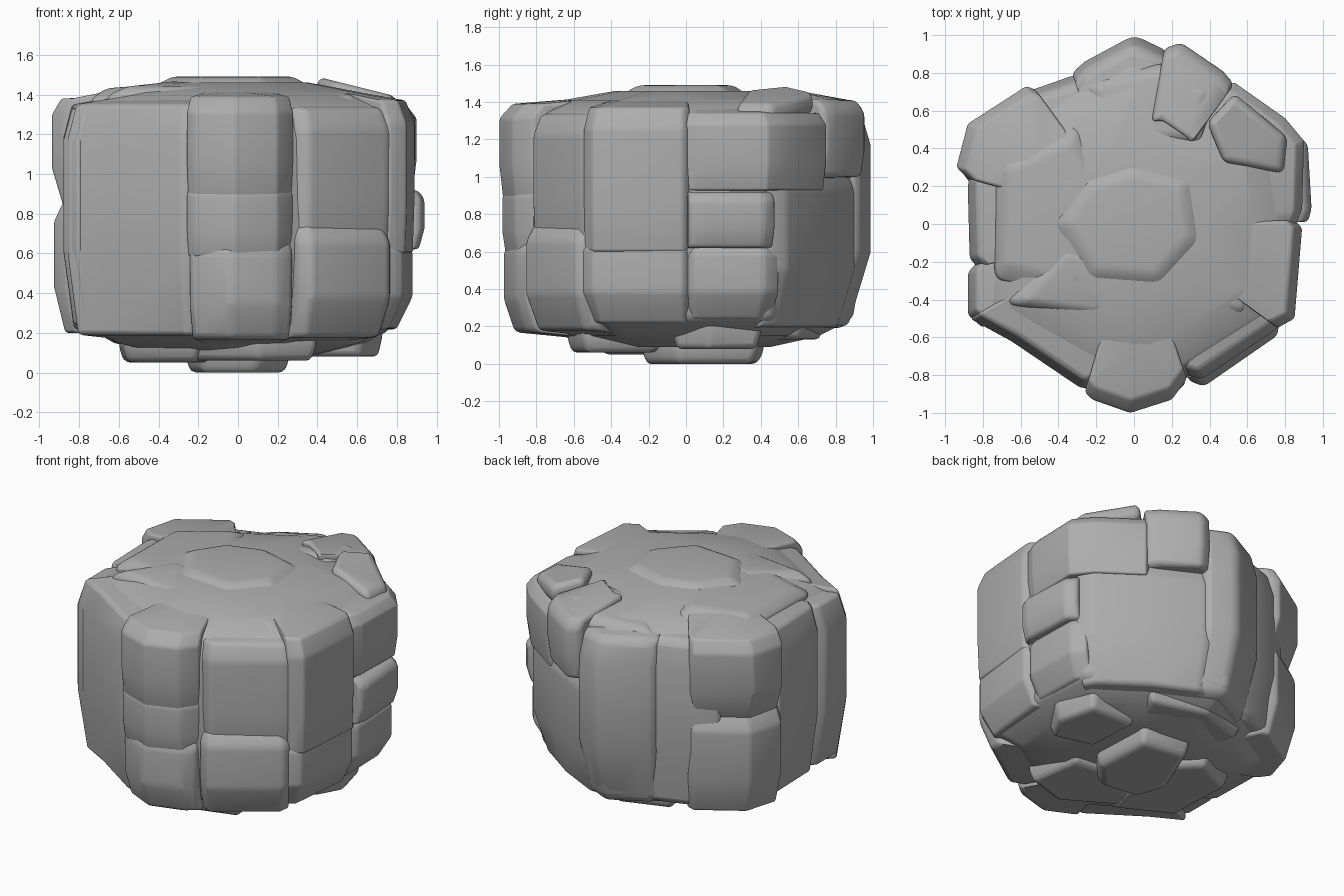
import bpy, bmesh
from mathutils import Vector

cube = bpy.data.objects.get("Cube")
if cube:
    bpy.data.objects.remove(cube, do_unlink=True)

stone = bpy.data.materials.new("grey stone")
stone.use_nodes = True
GREY = (0.42, 0.42, 0.42, 1)
stone.diffuse_color = GREY
stone.node_tree.nodes["Principled BSDF"].inputs["Base Color"].default_value = GREY


def loft(name, rings, bevel):
    """Skin stacked rings of points, cap them and round the edges."""
    bm = bmesh.new()
    loops = [[bm.verts.new(p) for p in ring] for ring in rings]
    for low, high in zip(loops, loops[1:]):
        for i in range(len(low)):
            j = (i + 1) % len(low)
            bm.faces.new((low[i], low[j], high[j], high[i]))
    bm.faces.new(loops[0][::-1])
    bm.faces.new(loops[-1])
    bmesh.ops.triangulate(bm, faces=[f for f in bm.faces if len(f.verts) > 4])
    bmesh.ops.recalc_face_normals(bm, faces=bm.faces)
    mesh = bpy.data.meshes.new(name)
    bm.to_mesh(mesh)
    bm.free()
    mesh.materials.append(stone)
    ob = bpy.data.objects.new(name, mesh)
    bpy.context.collection.objects.link(ob)
    mod = ob.modifiers.new("Rounded", "BEVEL")
    mod.width, mod.segments = bevel, 3
    mod.limit_method, mod.angle_limit = "ANGLE", 0.3
    bpy.ops.object.select_all(action="DESELECT")
    ob.select_set(True)
    bpy.context.view_layer.objects.active = ob
    bpy.ops.object.shade_smooth_by_angle(angle=1.0)


def panel(name, outer, z0, z1, low=0.94, high=0.95, rise=0.06, bevel=0.04):
    """Wall slab: outer plan points, closed towards the centre of the rock."""
    inner = [(x * 0.6, y * 0.6) for x, y in reversed(outer)]
    span = z1 - z0
    levels = [(z0, low), (z0 + span * 0.35, 1), (z1 - span * 0.15, 1), (z1, high)]
    rings = []
    for k, (z, s) in enumerate(levels):
        lift = {0: -rise * 0.6, 3: rise}.get(k, 0)
        rings.append([(x * s, y * s, z) for x, y in outer]
                     + [(x * s, y * s, z + lift) for x, y in inner])
    loft(name, rings, bevel)


def plate(name, plan, z0, z1, low=0.9, high=0.75, tilt=(0, 0), bevel=0.03):
    """Flat slab on the crown or the underside, optionally tilted."""
    c = sum((Vector(p) for p in plan), Vector((0, 0))) / len(plan)
    rings = []
    for z, s in ((z0, low), ((z0 + z1) / 2, 1), (z1, high)):
        ring = []
        for p in plan:
            d = (Vector(p) - c) * s
            ring.append((c.x + d.x, c.y + d.y, z + d.dot(Vector(tilt))))
        rings.append(ring)
    loft(name, rings, bevel)


# Core of the boulder
outline = [(0, 1), (0.5, 0.75), (0.86, 0.5), (0.89, 0), (0.85, -0.5), (0.32, -0.84),
           (0, -0.94), (-0.28, -0.87), (-0.84, -0.53), (-0.87, 0.25), (-0.86, 0.53), (-0.32, 0.82)]
profile = [(0.09, 0.45), (0.15, 0.72), (0.24, 0.9), (0.6, 0.96),
           (1.2, 0.95), (1.34, 0.89), (1.41, 0.7), (1.46, 0.4)]
loft("boulder_core", [[(x * s, y * s, z) for x, y in outline] for z, s in profile], 0.03)

# Front wall
nose = [(-0.26, -0.89), (-0.22, -0.93), (-0.02, -1), (0.2, -0.93), (0.28, -0.82)]
panel("front_upper_block", nose, 0.88, 1.39, low=0.98, high=0.93, rise=0.03)
panel("front_middle_block", [(x, y * 0.985) for x, y in nose], 0.58, 0.95, low=0.98, high=0.97, rise=0)
panel("front_lower_block", [(-0.25, -0.88), (-0.04, -0.98), (0.2, -0.91), (0.28, -0.84)], 0.17, 0.68)
panel("front_right_slab", [(-0.87, -0.5), (-0.65, -0.62), (-0.28, -0.87), (-0.2, -0.86)], 0.19, 1.35)
panel("front_left_upper_slab", [(0.28, -0.8), (0.36, -0.82), (0.75, -0.56), (0.8, -0.48)], 0.62, 1.33, low=0.99)
panel("front_left_lower_slab", [(0.29, -0.83), (0.37, -0.86), (0.76, -0.59), (0.77, -0.5)], 0.18, 0.74, low=0.92)

# Left wall
panel("left_front_upper_block", [(0.76, -0.55), (0.85, -0.5), (0.89, -0.02), (0.85, 0.02)], 0.6, 1.37, low=0.99)
panel("left_front_lower_block", [(0.75, -0.56), (0.83, -0.5), (0.88, -0.02), (0.84, 0.02)], 0.22, 0.68, low=0.91)
panel("left_upper_slab", [(0.86, 0), (0.89, 0.08), (0.9, 0.44), (0.8, 0.56), (0.53, 0.75), (0.47, 0.72)], 0.93, 1.34, low=0.98)
panel("left_middle_block", [(0.92, 0.01), (0.94, 0.08), (0.92, 0.42), (0.86, 0.48)], 0.62, 0.92, low=0.97, high=0.96, rise=0)
panel("left_lower_block", [(0.84, 0), (0.88, 0.05), (0.87, 0.42), (0.8, 0.5)], 0.24, 0.65, low=0.91)

# Back wall
panel("back_left_slab", [(0.84, 0.44), (0.78, 0.54), (0.48, 0.75), (0.18, 0.9), (0.1, 0.9)], 0.2, 1.06, low=0.9)
panel("back_upper_block", [(0.53, 0.74), (0.47, 0.81), (0.25, 0.96), (0.16, 0.93)], 1, 1.41, low=0.98)
panel("back_slab", [(0.19, 0.91), (0, 1), (-0.26, 0.86), (-0.34, 0.79)], 0.2, 1.34, low=0.88, bevel=0.06)
panel("back_right_slab", [(-0.26, 0.8), (-0.34, 0.78), (-0.54, 0.71), (-0.7, 0.6)], 0.22, 1.34)

# Right wall
panel("right_back_upper_block", [(-0.52, 0.71), (-0.57, 0.73), (-0.88, 0.53), (-0.94, 0.3), (-0.88, 0.24)], 0.84, 1.38)
panel("right_back_lower_block", [(-0.5, 0.7), (-0.56, 0.72), (-0.86, 0.53), (-0.93, 0.3), (-0.87, 0.22)], 0.2, 0.86)
panel("right_slab", [(-0.87, 0.25), (-0.88, 0.2), (-0.87, -0.18), (-0.83, -0.23)], 0.22, 1.35, bevel=0.05)
panel("right_front_slab", [(-0.84, -0.21), (-0.88, -0.26), (-0.88, -0.48), (-0.8, -0.55)], 0.24, 1.33)

# Crown
plate("crown_plate", [(-0.45, 0), (-0.25, -0.32), (0.15, -0.35), (0.38, -0.1), (0.33, 0.25), (0, 0.34), (-0.28, 0.25)], 1.38, 1.49)
plate("crown_right_plate", [(-0.75, -0.3), (-0.25, -0.42), (-0.1, 0.1), (-0.3, 0.55), (-0.74, 0.35)], 1.34, 1.45, tilt=(0.08, 0))
plate("crown_front_plate", [(-0.7, -0.43), (-0.22, -0.5), (0.15, -0.46), (0.25, -0.2), (-0.4, -0.1)], 1.34, 1.45, tilt=(0, 0.1))
plate("crown_left_plate", [(0.15, -0.45), (0.6, -0.5), (0.76, -0.1), (0.38, -0.1)], 1.3, 1.41, tilt=(-0.1, 0))
plate("crown_back_left_plate", [(0.38, 0.54), (0.47, 0.32), (0.8, 0.26), (0.82, 0.46), (0.53, 0.7)], 1.32, 1.44, high=0.88, tilt=(-0.25, 0))
plate("crown_back_plate", [(-0.32, 0.75), (-0.1, 0.42), (0.36, 0.42), (0.45, 0.72), (0.15, 0.86)], 1.32, 1.42, tilt=(0.1, -0.1))

# Underside
plate("base_plate", [(-0.27, 0), (-0.2, -0.2), (0.1, -0.24), (0.26, -0.05), (0.24, 0.38), (-0.1, 0.42)], 0, 0.14, high=1)
plate("base_right_plate", [(-0.58, -0.3), (-0.2, -0.5), (-0.05, 0.1), (-0.3, 0.35), (-0.6, 0.2)], 0.05, 0.2, high=1)
plate("base_front_plate", [(-0.3, -0.4), (0.1, -0.64), (0.4, -0.55), (0.35, -0.15), (-0.1, -0.1)], 0.06, 0.2, high=1)
plate("base_left_plate", [(0.32, 0), (0.62, -0.08), (0.73, 0.12), (0.66, 0.4), (0.3, 0.4)], 0.08, 0.26, high=1.05)
plate("base_back_plate", [(-0.3, 0.35), (0.3, 0.3), (0.4, 0.62), (0, 0.74), (-0.35, 0.62)], 0.13, 0.28, high=1)
